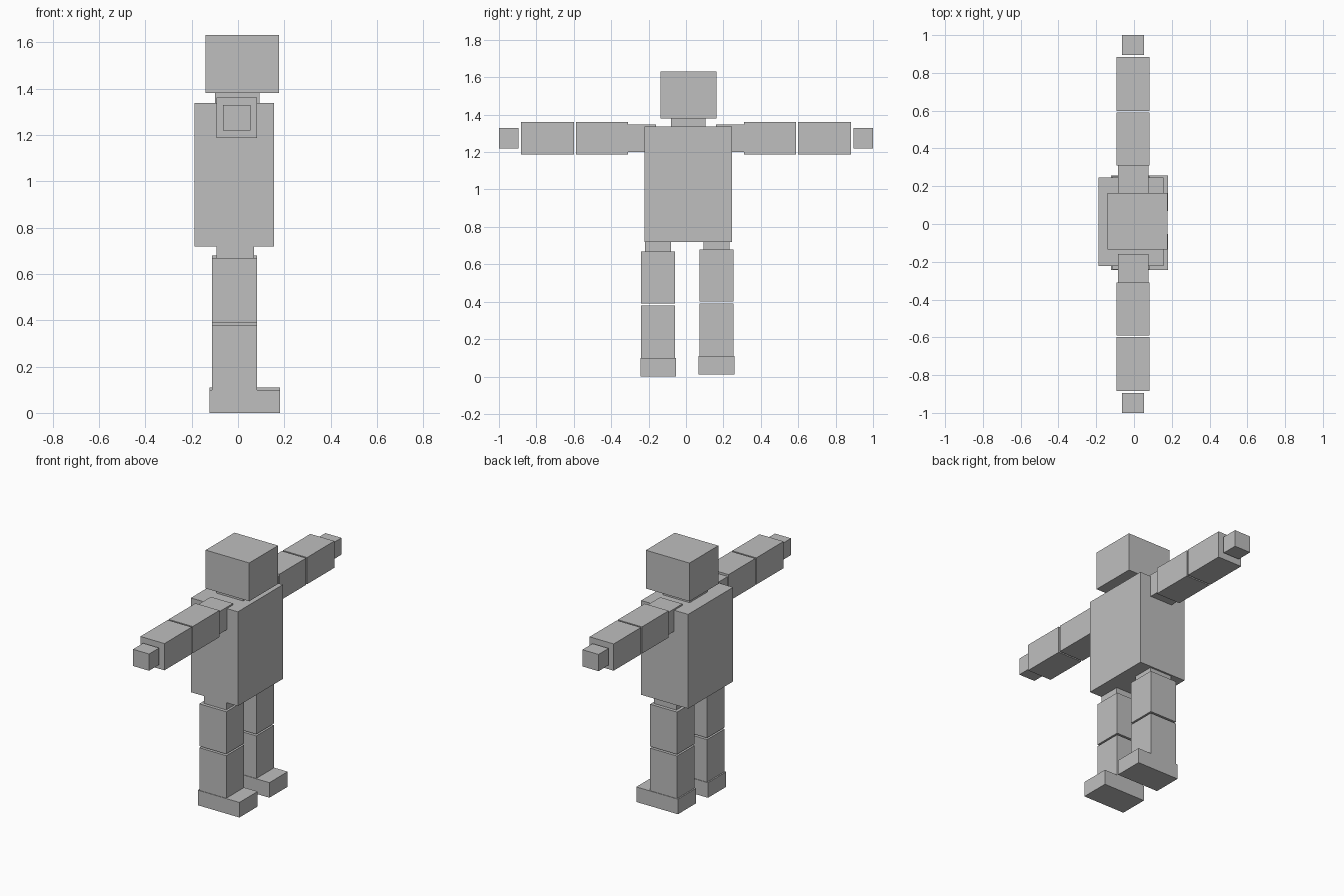
import bpy
from mathutils import Vector

cube = bpy.data.objects.get("Cube")
if cube:
    bpy.data.objects.remove(cube, do_unlink=True)

GREY = (0.52, 0.52, 0.52, 1)
grey = bpy.data.materials.new("plain_grey")
grey.use_nodes = True
grey.diffuse_color = GREY
grey.node_tree.nodes["Principled BSDF"].inputs["Base Color"].default_value = GREY


def box(name, x, y, z):
    """Box spanning the (low, high) range given for each axis."""
    low, high = (Vector(corner) for corner in zip(x, y, z))
    bpy.ops.mesh.primitive_cube_add(size=1, location=(low + high) / 2)
    obj = bpy.context.object
    obj.name = obj.data.name = name
    size = high - low
    for v in obj.data.vertices:
        v.co = v.co * size
    obj.data.materials.append(grey)


# Head, neck and torso; the figure looks along +x
box("head", (-0.14, 0.177), (-0.136, 0.164), (1.38, 1.632))
box("neck", (-0.10, 0.093), (-0.08, 0.105), (1.33, 1.385))
box("torso", (-0.187, 0.155), (-0.223, 0.245), (0.718, 1.338))

# Outstretched arms: part, x range, distance from the middle, z range
ARM = [
    ("shoulder", (-0.086, 0.076), (0.16, 0.312), (1.2, 1.348)),
    ("upper_arm", (-0.092, 0.083), (0.311, 0.589), (1.186, 1.362)),
    ("forearm", (-0.092, 0.083), (0.599, 0.883), (1.186, 1.362)),
    ("hand", (-0.064, 0.053), (0.895, 1.0), (1.22, 1.33)),
]
for side, sign in (("left", 1), ("right", -1)):
    for part, x, reach, z in ARM:
        box(f"{side}_{part}", x, sorted(sign * r for r in reach), z)

# Legs: part, x range, half width, z range; the left one stands a little higher
LEG = [
    ("hip", (-0.093, 0.068), 0.07, (0.66, 0.725)),
    ("thigh", (-0.113, 0.083), 0.0915, (0.39, 0.668)),
    ("shin", (-0.113, 0.083), 0.0915, (0.095, 0.379)),
    ("foot", (-0.122, 0.181), 0.095, (0.0, 0.099)),
]
for side, middle, lift in (("left", 0.163, 0.011), ("right", -0.149, 0)):
    for part, x, half, z in LEG:
        box(f"{side}_{part}", x, (middle - half, middle + half),
            [h + lift for h in z])
